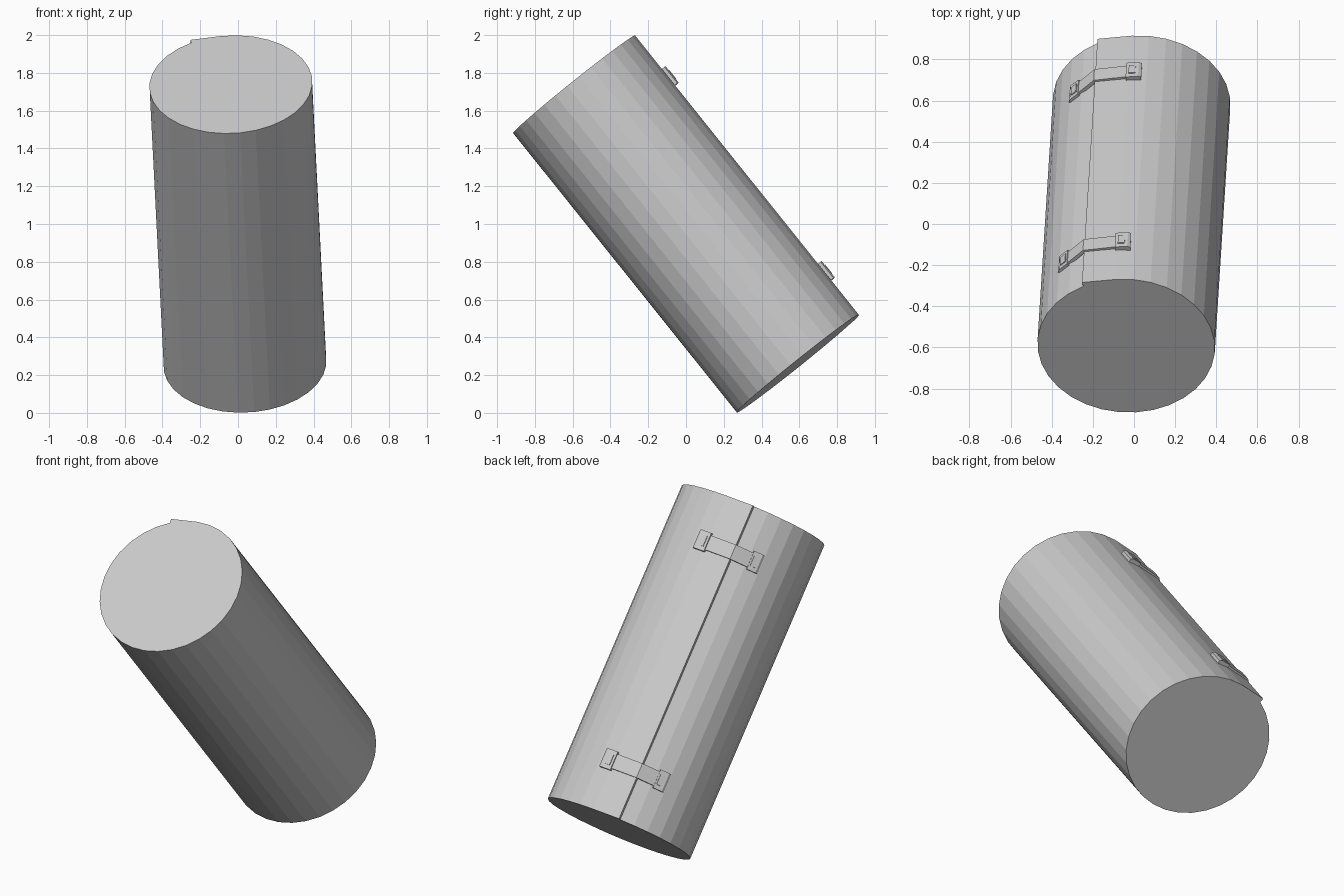
import bpy, bmesh, math
from mathutils import Matrix, Vector

cube = bpy.data.objects.get("Cube")
if cube:
    bpy.data.objects.remove(cube, do_unlink=True)

# One plain grey for everything
grey = bpy.data.materials.new("light_grey")
grey.use_nodes = True
COLOUR = (0.6, 0.6, 0.6, 1)
grey.diffuse_color = COLOUR
grey.node_tree.nodes["Principled BSDF"].inputs["Base Color"].default_value = COLOUR

# Leaning frame: the roll's axis runs from the bottom centre to the top centre
bottom = Vector((0.037, 0.592, 0.261))
top = Vector((-0.038, -0.592, 1.739))
axis = (top - bottom).normalized()
side = (Vector((1, 0, 0)) - axis * axis.x).normalized()
back = axis.cross(side)
FRAME = Matrix.Translation(bottom) @ Matrix((side, back, axis)).transposed().to_4x4()
LENGTH = (top - bottom).length


def polar(deg, rx, ry=None):
    """Point on the cross-section; 0 is the upper back, angles grow towards -x."""
    a = math.radians(deg)
    return (-rx * math.sin(a), (ry or rx) * math.cos(a))


def prism(name, outline, z0, z1):
    """Extrude a cross-section along the leaning axis."""
    bm = bmesh.new()
    low, high = [[bm.verts.new((x, y, z)) for x, y in outline] for z in (z0, z1)]
    bm.faces.new(low)
    bm.faces.new(high)
    for i in range(len(low)):
        j = (i + 1) % len(low)
        bm.faces.new((low[i], low[j], high[j], high[i]))
    bmesh.ops.recalc_face_normals(bm, faces=bm.faces)
    bm.transform(FRAME)
    mesh = bpy.data.meshes.new(name)
    bm.to_mesh(mesh)
    bm.free()
    mesh.materials.append(grey)
    obj = bpy.data.objects.new(name, mesh)
    bpy.context.collection.objects.link(obj)
    return obj


# Rolled body: 32-sided section whose last flat flap overlaps the seam
SEAM = 29
section = [polar(SEAM + i * 11.25, 0.432, 0.415) for i in range(31)]
section.append(polar(SEAM, 0.443))
prism("rolled_body", section, 0, LENGTH)


def strip(name, points, depth, z, half_width):
    """Bent plate through (angle, radius) points, reaching inwards by depth."""
    outer = [polar(a, r) for a, r in points]
    inner = [polar(a, r - depth) for a, r in reversed(points)]
    return prism(name, outer + inner, z - half_width, z + half_width)


# Two latches bridging the seam
for label, z in (("lower", 0.290), ("upper", 1.613)):
    strip(label + "_latch_strap", [(7, 0.428), (SEAM, 0.453), (45, 0.432)], 0.018, z, 0.043)
    for end, lip, a, b in (("right", 52, 50, 43), ("left", -1.5, 0.5, 8.5)):
        # raised pad with a bevelled outer lip
        strip(f"{label}_latch_{end}_pad", [(lip, 0.431), (a, 0.438), (b, 0.436)], 0.03, z, 0.055)
        # small plate set on the pad
        m = (a + b) / 2
        strip(f"{label}_latch_{end}_plate", [(m - 2.2, 0.441), (m + 2.2, 0.441)], 0.008, z, 0.03)
